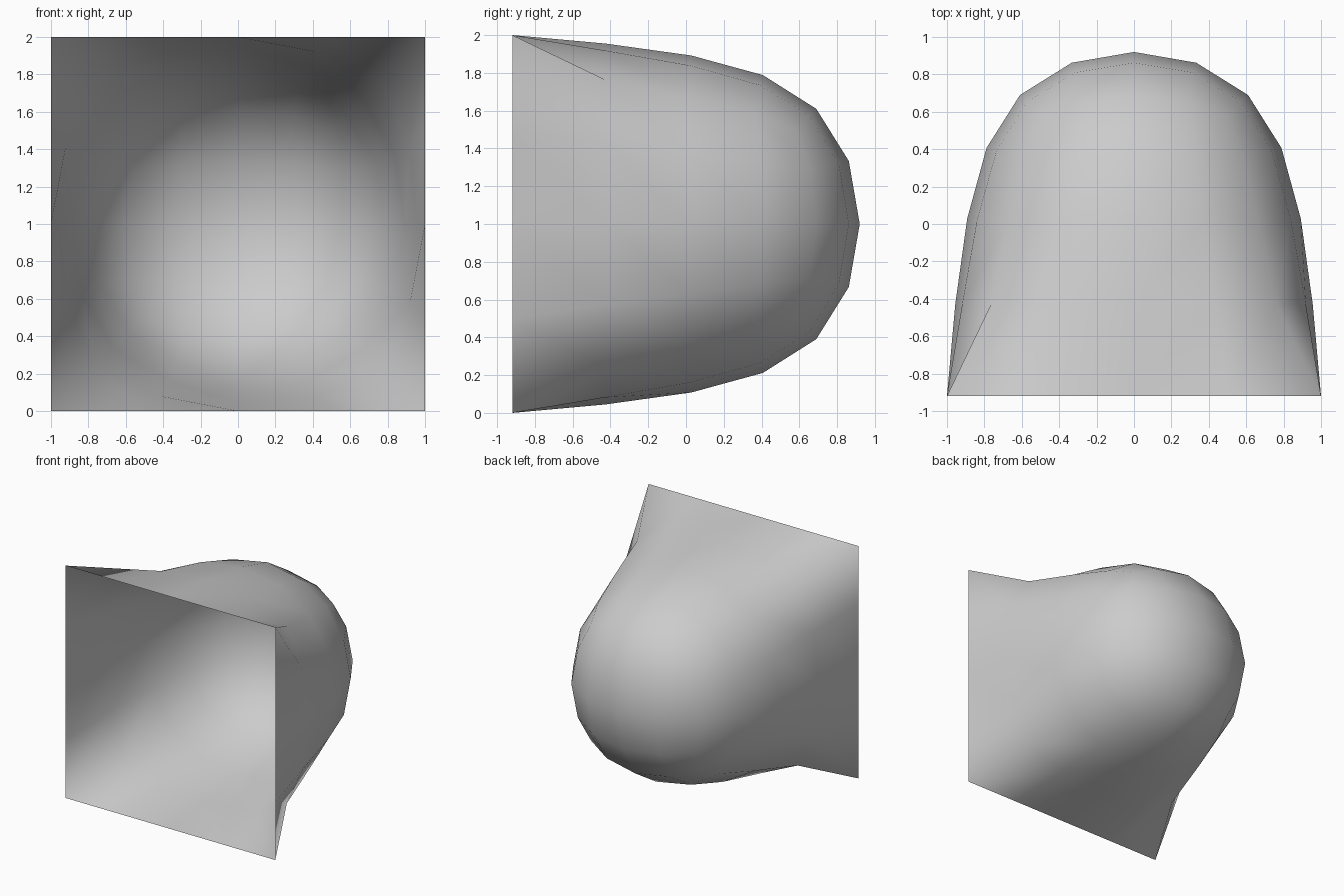
import bpy, bmesh

if "Cube" in bpy.data.objects:
    bpy.data.objects.remove(bpy.data.objects["Cube"])

# open box: cube without its front face, front corners pinned sharp
bm = bmesh.new()
bmesh.ops.create_cube(bm, size=2)
front = [f for f in bm.faces if f.calc_center_median().y < -0.9]
bmesh.ops.delete(bm, geom=front, context='FACES_ONLY')
crease = bm.verts.layers.float.new("crease_vert")
for v in bm.verts:
    if v.co.y < 0:
        v[crease] = 1.0
for f in bm.faces:
    f.smooth = True
mesh = bpy.data.meshes.new("open_pouch")
bm.to_mesh(mesh)
bm.free()
pouch = bpy.data.objects.new("open_pouch", mesh)
bpy.context.collection.objects.link(pouch)

# rounded by two levels of subdivision
sub = pouch.modifiers.new("round", 'SUBSURF')
sub.levels = sub.render_levels = 2

# stand on the ground, centred front to back
bpy.context.view_layer.update()
shape = pouch.evaluated_get(bpy.context.evaluated_depsgraph_get()).to_mesh()
ys = [v.co.y for v in shape.vertices]
print("Y range", min(ys), max(ys), sorted({(round(v.co.y, 2), round(v.co.z, 2)) for v in shape.vertices if abs(v.co.x) < 0.01}))
pouch.location = (0, -(min(ys) + max(ys)) / 2, 1)
